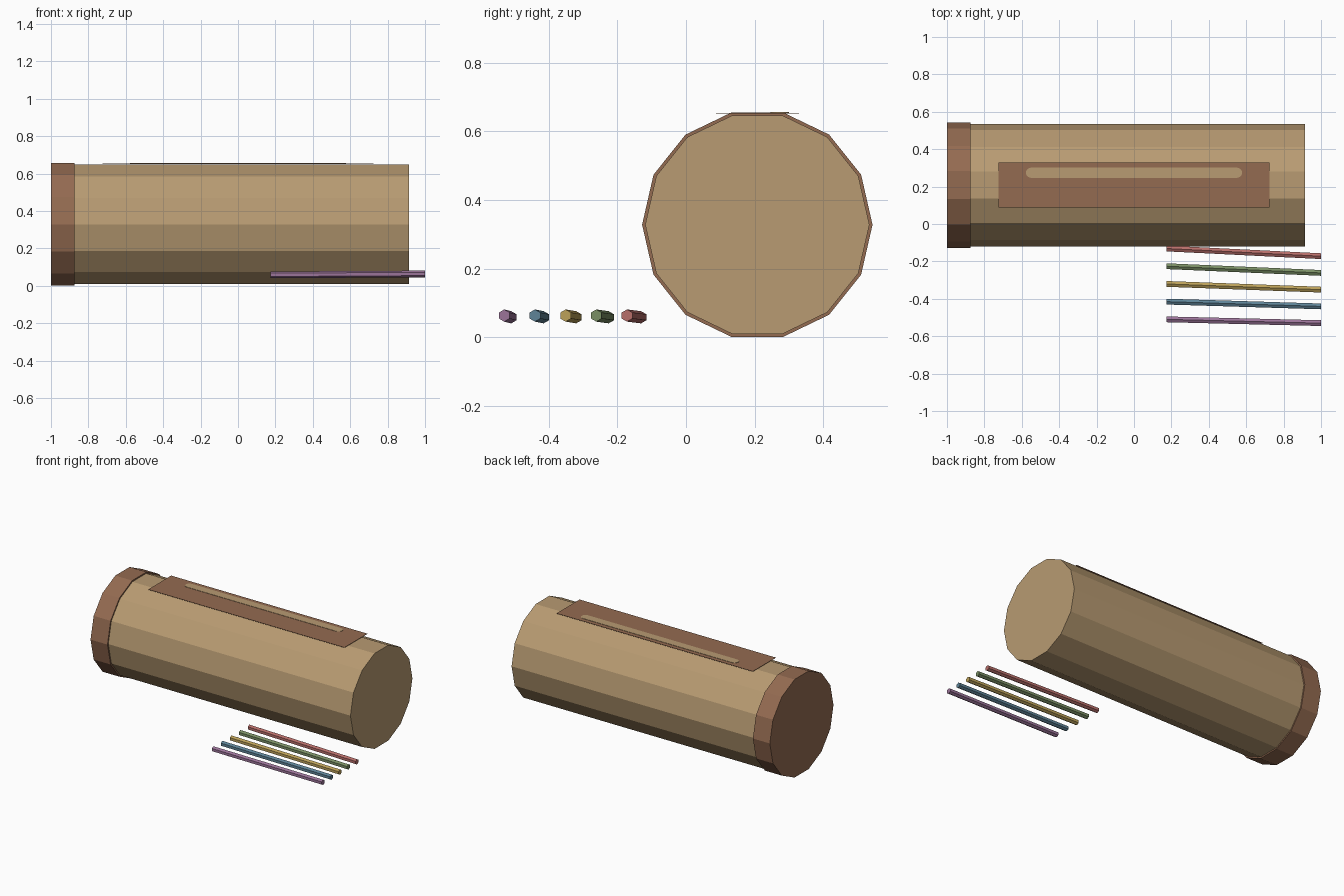
import bpy, bmesh
from math import sin, cos, pi, tau
from mathutils import Vector

cube = bpy.data.objects.get("Cube")
if cube:
    bpy.data.objects.remove(cube, do_unlink=True)


def material(name, rgb):
    """Flat material from 8-bit sRGB, stored as linear."""
    lin = [((c / 255 + 0.055) / 1.055) ** 2.4 for c in rgb] + [1.0]
    mat = bpy.data.materials.new(name)
    mat.use_nodes = True
    mat.diffuse_color = lin
    mat.node_tree.nodes["Principled BSDF"].inputs["Base Color"].default_value = lin
    return mat


def loft(name, start, end, mat):
    """Closed solid between two matching loops of points."""
    bm = bmesh.new()
    a = [bm.verts.new(p) for p in start]
    b = [bm.verts.new(p) for p in end]
    bm.faces.new(a)
    bm.faces.new(b)
    for i in range(len(a)):
        j = (i + 1) % len(a)
        bm.faces.new((a[i], a[j], b[j], b[i]))
    bmesh.ops.recalc_face_normals(bm, faces=bm.faces)
    mesh = bpy.data.meshes.new(name)
    bm.to_mesh(mesh)
    bm.free()
    mesh.materials.append(mat)
    obj = bpy.data.objects.new(name, mesh)
    bpy.context.collection.objects.link(obj)
    return obj


def ring(x, y, z, radius, sides, phase=0.0):
    """Regular polygon facing along x."""
    return [Vector((x, y + radius * cos(phase + tau * i / sides),
                    z + radius * sin(phase + tau * i / sides))) for i in range(sides)]


def prism(name, p, q, radius, sides, mat, phase=0.0):
    return loft(name, ring(*p, radius, sides, phase), ring(*q, radius, sides, phase), mat)


def plate(name, outline, bottom, top, mat):
    return loft(name, [(x, y, bottom) for x, y in outline],
                [(x, y, top) for x, y in outline], mat)


tan = material("tan", (184, 155, 114))
brown = material("reddish brown", (148, 107, 81))

# Case body and end cap
AXIS_Y, AXIS_Z = 0.208, 0.328
prism("case_body", (-0.88, AXIS_Y, AXIS_Z), (0.914, AXIS_Y, AXIS_Z), 0.327, 14, tan)
prism("end_cap", (-1, AXIS_Y, AXIS_Z), (-0.875, AXIS_Y, AXIS_Z), 0.336, 14, brown)

# Flat panel resting on top of the body
panel = [(-0.725, 0.088), (0.725, 0.088), (0.725, 0.33), (-0.725, 0.33)]
plate("top_panel", panel, 0.652, 0.654, brown)

# Rounded strip on the panel
half, radius, mid = 0.578, 0.027, 0.274
strip = []
for side in (1, -1):
    for i in range(9):
        t = -pi / 2 + pi * i / 8
        strip.append((side * (half - radius + radius * cos(t)), mid + side * radius * sin(t)))
plate("panel_strip", strip, 0.6535, 0.656, tan)

# Row of fanned hexagonal sticks
sticks = {
    "red": (183, 110, 106),
    "green": (122, 143, 101),
    "yellow": (188, 161, 90),
    "blue": (94, 131, 151),
    "purple": (155, 116, 153),
}
for i, (name, rgb) in enumerate(sticks.items()):
    back = (0.175, -0.131 - 0.0947 * i, 0.058)
    tip = (1.0, -0.172 - 0.0895 * i, 0.063)
    prism(name + "_stick", back, tip, 0.0178, 6, material("muted " + name, rgb), pi / 2)
